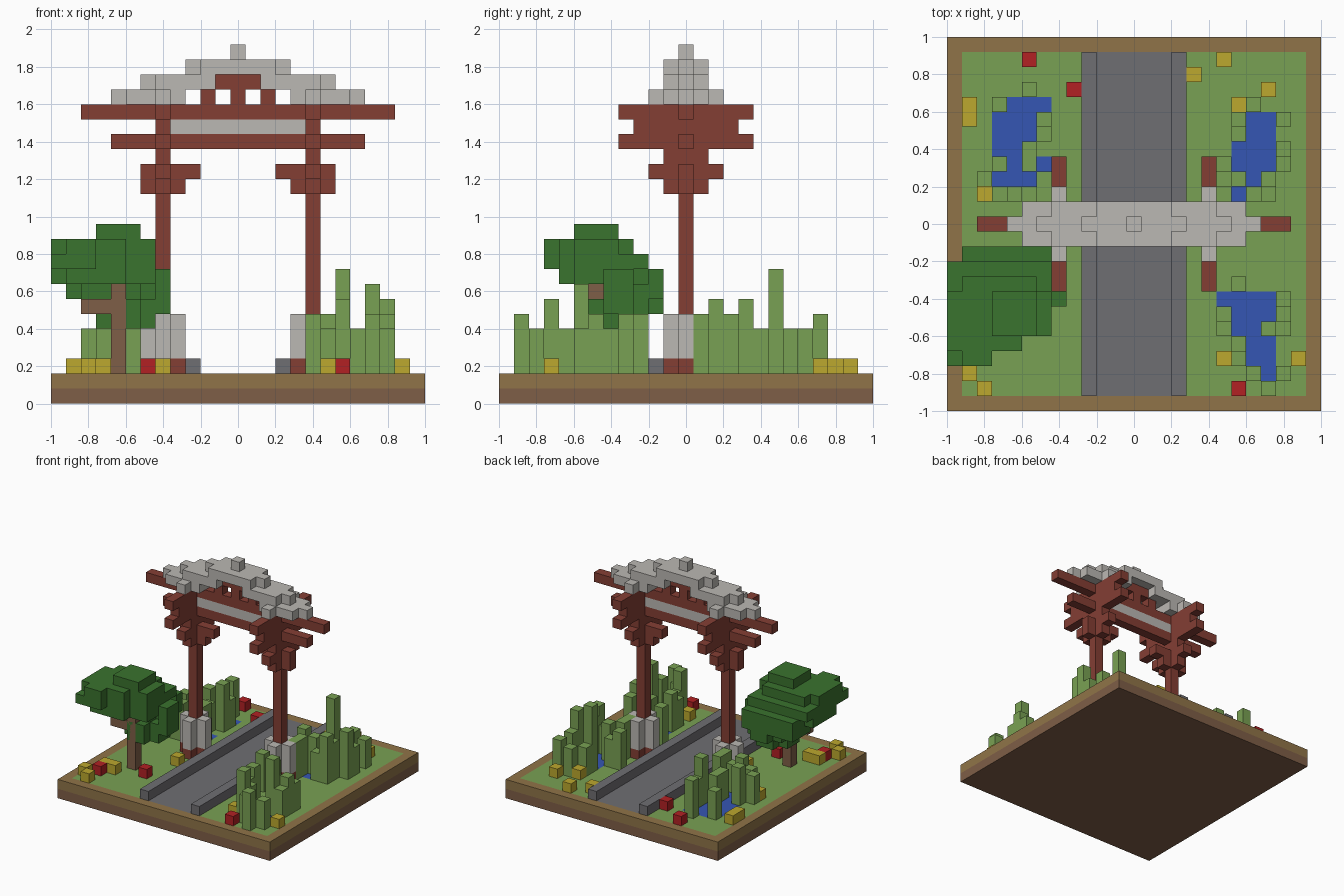
import bpy
import bmesh
from mathutils import Vector

UNIT = 0.08  # edge of one block; block (0, 0, 0) stands on the origin

cube = bpy.data.objects.get("Cube")
if cube:
    bpy.data.objects.remove(cube, do_unlink=True)


def material(name, red, green, blue):
    """Flat colour given as 0-255 display values, stored as linear."""
    linear = [(c / 255 / 12.92) if c < 11 else ((c / 255 + 0.055) / 1.055) ** 2.4
              for c in (red, green, blue)]
    mat = bpy.data.materials.new(name)
    mat.use_nodes = True
    mat.diffuse_color = (*linear, 1)
    mat.node_tree.nodes["Principled BSDF"].inputs["Base Color"].default_value = (*linear, 1)
    return mat


soil = material("brown_soil", 127, 94, 71)
tan = material("tan_earth", 144, 116, 72)
grass = material("grass_green", 121, 161, 83)
paving = material("paving_grey", 111, 110, 114)
stone = material("pale_stone", 187, 184, 179)
timber = material("red_timber", 132, 62, 52)
leaf = material("leaf_green", 58, 115, 46)
yellow = material("yellow_petal", 188, 168, 46)
red = material("red_petal", 178, 33, 36)
water = material("water_blue", 53, 86, 180)


def box(i, j, k):
    """Blocks in inclusive ranges; a single number means one block."""
    spans = [(s, s) if isinstance(s, int) else s for s in (i, j, k)]
    a, b, c = [range(lo, hi + 1) for lo, hi in spans]
    return {(x, y, z) for x in a for y in b for z in c}


def mirrored(cells):
    return cells | {(-x, y, z) for x, y, z in cells}


def build(name, cells, mat):
    """Join blocks into one mesh, keeping only the outer faces."""
    bm = bmesh.new()
    for cell in sorted(cells):
        centre = Vector(cell) + Vector((0, 0, 0.5))
        for axis in range(3):
            for sign in (-1, 1):
                beside = list(cell)
                beside[axis] += sign
                if tuple(beside) in cells:
                    continue
                n, u, v = Vector(), Vector(), Vector()
                n[axis] = sign / 2
                u[(axis + 1) % 3] = 0.5
                v[(axis + 2) % 3] = sign / 2
                corners = (-u - v, u - v, u + v, v - u)
                bm.faces.new([bm.verts.new((centre + n + c) * UNIT) for c in corners])
    bmesh.ops.remove_doubles(bm, verts=bm.verts, dist=UNIT / 100)
    bmesh.ops.dissolve_limit(bm, angle_limit=0.01, verts=bm.verts, edges=bm.edges)
    mesh = bpy.data.meshes.new(name)
    bm.to_mesh(mesh)
    bm.free()
    mesh.materials.append(mat)
    obj = bpy.data.objects.new(name, mesh)
    bpy.context.collection.objects.link(obj)


# Garden plans, back row first: ~ water, a-e reeds of rising height,
# y and r flowers, . grass
plans = {
    "back_right": (-11, 11, """
        ....r...
        ........
        ....b..r
        y.a~~~..
        y.~~~a..
        ..~~~c..
        ..~~a...
        ..b~a~..
        .a~~~b..
        .yabab.."""),
    "back_left": (4, 11, """
        ..y.....
        y.......
        .....y..
        ...ya...
        ...a~~a.
        ...e~~..
        ...~~~a.
        .ba~~~c.
        ...b~b..
        ..b~ac..
        ..b....."""),
    "front_left": (4, -3, """
        .b......
        ...b....
        ..~~~~a.
        ..b~~~b.
        ..a~~da.
        ...a~~..
        ..yc~~.y
        ....a~a.
        ...r.b.."""),
    "front_right": (-11, -3, """
        ......y
        .......
        .......
        .......
        .....r.
        .yy....
        .r.....
        y......
        .y....."""),
}
ponds = set()
for side, (left, back, plan) in plans.items():
    groups = {"pond": set(), "reeds": set(), "red_flowers": set(), "yellow_flowers": set()}
    for row, line in enumerate(plan.split()):
        for col, mark in enumerate(line):
            i, j = left + col, back - row
            if mark == "~":
                groups["pond"].add((i, j, 1))
            elif mark == "r":
                groups["red_flowers"].add((i, j, 2))
            elif mark == "y":
                groups["yellow_flowers"].add((i, j, 2))
            elif mark in "abcde":
                groups["reeds"] |= box(i, j, (2, 4 + "abcde".index(mark)))
    ponds |= groups["pond"]
    colours = (water, grass, red, yellow)
    for (part, cells), mat in zip(groups.items(), colours):
        if cells:
            build(side + "_" + part, cells, mat)

# Ground slab, rim, lawn and path
edge, lawn_edge = (-12, 12), (-11, 11)
lawn = box(lawn_edge, lawn_edge, 1)
path = box((-3, 3), lawn_edge, 1)
build("base_slab", box(edge, edge, 0), soil)
build("base_rim", box(edge, edge, 1) - lawn, tan)
build("lawn", lawn - path - ponds, grass)
build("path", path, paving)
build("left_curb", box(3, lawn_edge, 2), paving)
build("right_curb", box(-3, lawn_edge, 2), paving)

# Gate footings: cross-shaped, timber below and stone above
def cross(k):
    return box((4, 6), 0, k) | box(5, (-1, 1), k)


build("footing_sills", mirrored(cross(2)), timber)
build("footing_stones", mirrored(cross((3, 5))), stone)

# Gate posts with stacked brackets that widen upward
frame = box(5, 0, (2, 19)) | cross((14, 15)) | box(3, 0, 15)
for level, reach in zip(range(14, 20), (1, 2, 1, 4, 3, 4)):
    frame |= box(5, (-reach, reach), level)
build("posts_and_brackets", mirrored(frame), timber)

# Cross beams, panel and roof struts
build("lower_beam", box((-8, 8), 0, 17), timber)
build("upper_beam", box((-10, 10), 0, 19), timber)
build("beam_panel", box((-4, 4), 0, 18), stone)
struts = box(0, 0, 20) | box(2, 0, 20) | box((0, 1), 0, 21)
build("roof_struts", mirrored(struts), timber)

# Stepped roof
roof = box((4, 8), 0, 20) | box((4, 7), (-1, 1), 20) | box(5, (-2, 2), 20)
roof |= box((2, 6), 0, 21) | box((2, 5), (-1, 1), 21)
roof |= box((0, 3), 0, 22) | box((0, 2), (-1, 1), 22) | box(0, 0, 23)
build("roof", mirrored(roof), stone)

# Tree trunk with a side branch
build("tree_trunk", box(-8, -6, (2, 7)) | box((-10, -9), -6, 6), soil)


# Tree crown: layers with clipped corners, forming a low and a high lobe
def layer(i, j, k):
    return box(i, j, k) - {(x, y, k) for x in i for y in j}


low = layer((-9, -6), (-6, -3), 5) | layer((-9, -6), (-6, -2), 6)
low |= layer((-11, -6), (-5, -2), 7) | box(-5, (-5, -4), (6, 8))
high = layer((-12, -6), (-8, -3), 8) | box((-11, -6), -2, (7, 8))
high |= box((-12, -6), (-9, -3), 9) | layer((-12, -6), (-9, -4), 10)
high |= box((-9, -7), (-7, -5), 11) | box(-8, -8, 10)
high = {(x, y, z) for x, y, z in high if x - 2 * y <= 8}
build("tree_crown", low | high, leaf)
